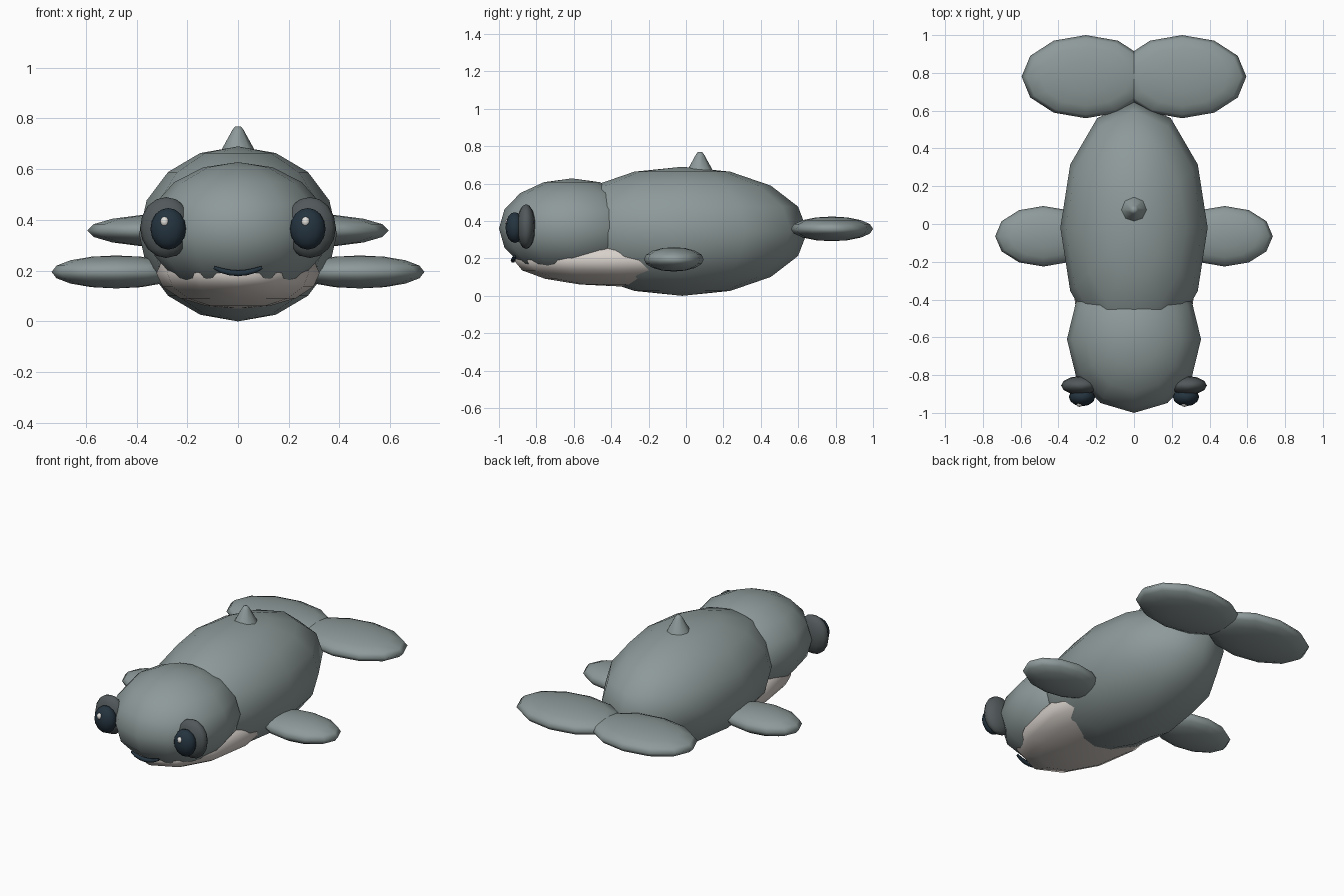
import bpy
import bmesh
import math
from mathutils import Matrix

if "Cube" in bpy.data.objects:
    bpy.data.objects.remove(bpy.data.objects["Cube"])


def material(name, r, g, b):
    m = bpy.data.materials.new(name)
    m.diffuse_color = (r, g, b, 1)
    m.use_nodes = True
    m.node_tree.nodes["Principled BSDF"].inputs["Base Color"].default_value = m.diffuse_color
    return m


GREY = material("slate grey", 0.27, 0.32, 0.32)
DARK = material("charcoal grey", 0.085, 0.10, 0.105)
NAVY = material("dark navy", 0.018, 0.034, 0.05)
CREAM = material("belly cream", 0.68, 0.63, 0.59)
WHITE = material("glint white", 0.75, 0.74, 0.71)


def add_object(name, bm, mat):
    for f in bm.faces:
        f.smooth = True
    mesh = bpy.data.meshes.new(name)
    bm.to_mesh(mesh)
    bm.free()
    mesh.materials.append(mat)
    obj = bpy.data.objects.new(name, mesh)
    bpy.context.collection.objects.link(obj)
    return obj


def ellipsoid(name, center, radii, mat, segments=12, rings=8):
    bm = bmesh.new()
    bmesh.ops.create_uvsphere(bm, u_segments=segments, v_segments=rings, radius=1)
    bmesh.ops.transform(bm, matrix=Matrix.Translation(center) @ Matrix.Diagonal((*radii, 1)),
                        verts=bm.verts)
    return add_object(name, bm, mat)


# Torso, head and pale underside
ellipsoid("body", (0, -0.02, 0.345), (0.39, 0.67, 0.345), GREY)
ellipsoid("head", (0, -0.61, 0.36), (0.355, 0.39, 0.268), GREY)
ellipsoid("belly", (0, -0.35, 0.19), (0.322, 0.57, 0.14), CREAM)

# Paired fins, tail flukes and eyes
for side, s in (("left", -1), ("right", 1)):
    ellipsoid(side + "_flipper", (s * 0.48, -0.065, 0.195), (0.255, 0.16, 0.065), GREY)
    ellipsoid(side + "_tail_fluke", (s * 0.255, 0.78, 0.358), (0.34, 0.22, 0.066), GREY)
    ellipsoid(side + "_eye_patch", (s * 0.283, -0.855, 0.37), (0.103, 0.05, 0.12), DARK)
    ellipsoid(side + "_eye", (s * 0.275, -0.915, 0.365), (0.07, 0.05, 0.082), NAVY)
    # Glints sit on the same side of both eyes
    ellipsoid(side + "_eye_glint", (s * 0.278 - 0.011, -0.95, 0.393), (0.018, 0.018, 0.02), WHITE)

# Back fin: blunt octagonal cone lathed from a short profile
bm = bmesh.new()
rings = []
for radius, z in ((0.078, 0.65), (0.066, 0.675), (0.022, 0.755), (0.012, 0.768)):
    rings.append([bm.verts.new((radius * math.cos(i * math.pi / 4),
                                0.075 + radius * math.sin(i * math.pi / 4), z))
                  for i in range(8)])
for low, high in zip(rings, rings[1:]):
    for i in range(8):
        j = (i + 1) % 8
        bm.faces.new((low[i], low[j], high[j], high[i]))
bm.faces.new(rings[-1])
bm.faces.new(rings[0][::-1])
add_object("back_fin", bm, GREY)

# Smiling mouth: tapered tube following a shallow arc
curve = bpy.data.curves.new("mouth", "CURVE")
curve.dimensions = "3D"
curve.bevel_depth = 0.013
curve.bevel_resolution = 1
curve.use_fill_caps = True
spline = curve.splines.new("POLY")
spline.points.add(6)
for i, p in enumerate(spline.points):
    t = i / 3 - 1
    p.co = (0.094 * t, -0.925 + 0.008 * t * t, 0.19 + 0.022 * t * t, 1)
    p.radius = 1 - 0.45 * abs(t) ** 3
curve.materials.append(NAVY)
mouth = bpy.data.objects.new("mouth", curve)
bpy.context.collection.objects.link(mouth)
